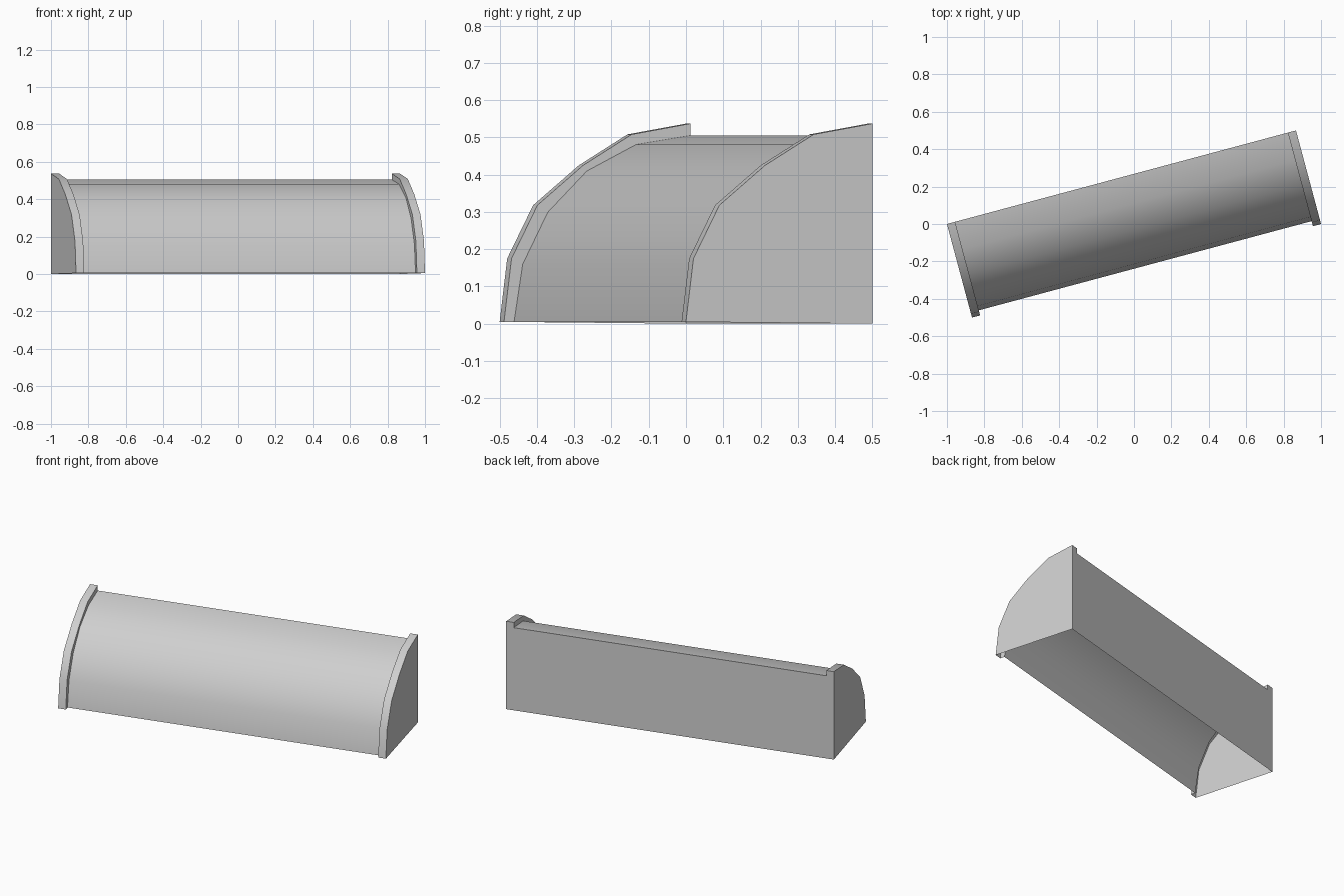
import bpy, bmesh, math
from mathutils import Matrix

if "Cube" in bpy.data.objects:
    bpy.data.objects.remove(bpy.data.objects["Cube"], do_unlink=True)

HALF, BACK, LIP = 0.966, 0.259, 0.045
TURN = Matrix.Rotation(math.radians(15), 4, "Z")

# Quarter-round section of the cover, and the taller section of the end rims
STEPS = [math.radians(18 * i) for i in range(6)]
COVER = [(BACK - 0.49 * math.sin(a), 0.005 + 0.5 * math.cos(a)) for a in STEPS]
RIM = [(BACK - d, z) for d, z in
       [(0, 0.537), (0.163, 0.508), (0.298, 0.425),
        (0.425, 0.318), (0.497, 0.175), (0.518, 0.005)]]

grey = bpy.data.materials.new("light_grey")
grey.use_nodes = True
grey.diffuse_color = (0.62, 0.62, 0.62, 1)
grey.node_tree.nodes["Principled BSDF"].inputs["Base Color"].default_value = grey.diffuse_color


def face(bm, points):
    bm.faces.new([bm.verts.new(p) for p in points])


def strip(bm, a, xa, b, xb):
    """Quads joining section a at xa to section b at xb."""
    for i in range(len(a) - 1):
        face(bm, [(xa, *a[i]), (xa, *a[i + 1]), (xb, *b[i + 1]), (xb, *b[i])])


def finish(bm, name, mirror=False):
    if mirror:
        bmesh.ops.scale(bm, vec=(-1, 1, 1), verts=bm.verts)
        bmesh.ops.reverse_faces(bm, faces=bm.faces)
    bmesh.ops.remove_doubles(bm, verts=bm.verts, dist=0.0001)
    bm.transform(TURN)
    mesh = bpy.data.meshes.new(name)
    bm.to_mesh(mesh)
    bm.free()
    mesh.materials.append(grey)
    ob = bpy.data.objects.new(name, mesh)
    bpy.context.collection.objects.link(ob)
    bpy.ops.object.select_all(action="DESELECT")
    ob.select_set(True)
    bpy.context.view_layer.objects.active = ob
    bpy.ops.object.shade_smooth_by_angle(angle=math.radians(40))


# Curved cover, open underneath
bm = bmesh.new()
strip(bm, COVER, LIP - HALF, COVER, HALF - LIP)
finish(bm, "curved_cover")

# Flat back panel
bm = bmesh.new()
top = COVER[0][1]
face(bm, [(-HALF, BACK, 0), (-HALF, BACK, top), (HALF, BACK, top), (HALF, BACK, 0)])
finish(bm, "back_panel")

# End caps with a raised rim
for name, mirror in (("left_end_cap", False), ("right_end_cap", True)):
    bm = bmesh.new()
    inner = HALF - LIP
    strip(bm, RIM, inner, RIM, HALF)
    strip(bm, COVER, inner, RIM, inner)
    face(bm, [(HALF, *p) for p in RIM] + [(HALF, BACK, 0)])
    face(bm, [(inner, *COVER[0]), (inner, *RIM[0]), (HALF, *RIM[0]), (HALF, *COVER[0])])
    finish(bm, name, mirror)
